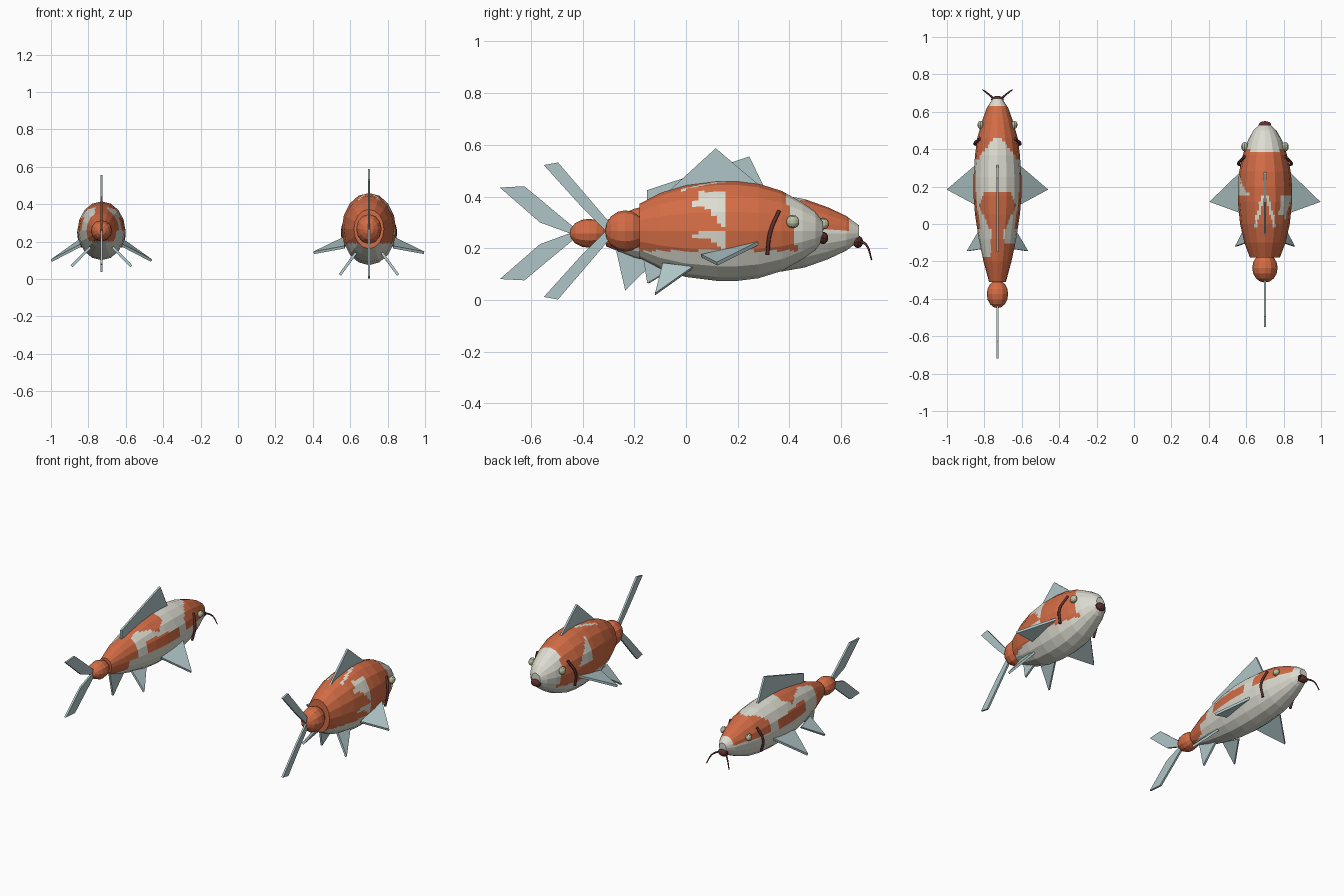
import bpy, bmesh, math
from mathutils import Vector

if "Cube" in bpy.data.objects:
    bpy.data.objects.remove(bpy.data.objects["Cube"])


def material(name, rgb):
    m = bpy.data.materials.new(name)
    m.use_nodes = True
    m.diffuse_color = (*rgb, 1)
    m.node_tree.nodes["Principled BSDF"].inputs["Base Color"].default_value = (*rgb, 1)
    return m


ORANGE = material("orange", (0.65, 0.15, 0.06))
WHITE = material("cream white", (0.72, 0.72, 0.64))
FIN = material("pale blue fin", (0.43, 0.56, 0.57))
BROWN = material("dark red brown", (0.11, 0.03, 0.028))
EYE = material("pale olive", (0.50, 0.53, 0.36))


def finish(name, bm, mats, smooth=False):
    bmesh.ops.recalc_face_normals(bm, faces=bm.faces)
    mesh = bpy.data.meshes.new(name)
    bm.to_mesh(mesh)
    bm.free()
    for m in mats:
        mesh.materials.append(m)
    mesh.shade_smooth() if smooth else mesh.shade_flat()
    ob = bpy.data.objects.new(name, mesh)
    bpy.context.collection.objects.link(ob)
    return ob


# Faceted body lofted along y, split finely so that the markings can be ragged
def body(name, x0, z0, rings, is_orange, sides=16):
    bm = bmesh.new()
    loops = []
    for y, w, h in rings:
        angles = [2 * math.pi * i / sides for i in range(sides)]
        loops.append([bm.verts.new((w * math.sin(a), y, z0 + h * math.cos(a))) for a in angles])
    for a, b in zip(loops, loops[1:]):
        for i in range(sides):
            j = (i + 1) % sides
            bm.faces.new((a[i], a[j], b[j], b[i]))
    bm.faces.new(loops[0])
    bm.faces.new(loops[-1])
    quads = [e for e in bm.edges if len(e.link_faces) == 2]
    bmesh.ops.subdivide_edges(bm, edges=quads, cuts=4, use_grid_fill=True)
    for f in bm.faces:
        f.material_index = 0 if is_orange(f.calc_center_median()) else 1
    finish(name, bm, [ORANGE, WHITE]).location.x = x0


def ball(name, loc, radii, mat, u=12, v=8):
    bm = bmesh.new()
    bmesh.ops.create_uvsphere(bm, u_segments=u, v_segments=v, radius=1)
    for p in bm.verts:
        # poles lie along y
        x, y, z = p.co
        p.co = (x * radii[0] + loc[0], z * radii[1] + loc[1], -y * radii[2] + loc[2])
    return finish(name, bm, [mat])


# Thin plate made from an outline
def fin(name, points, thick=0.012):
    pts = [Vector(p) for p in points]
    n = (pts[1] - pts[0]).cross(pts[2] - pts[0]).normalized() * thick / 2
    bm = bmesh.new()
    a = [bm.verts.new(p + n) for p in pts]
    b = [bm.verts.new(p - n) for p in pts]
    bm.faces.new(a)
    bm.faces.new(b[::-1])
    for i in range(len(a)):
        j = (i + 1) % len(a)
        bm.faces.new((a[i], b[i], b[j], a[j]))
    finish(name, bm, [FIN])


def tube(name, points, radius, taper=1):
    c = bpy.data.curves.new(name, "CURVE")
    c.dimensions = "3D"
    c.bevel_depth = radius
    c.bevel_resolution = 1
    c.resolution_u = 4
    c.use_fill_caps = True
    s = c.splines.new("BEZIER")
    s.bezier_points.add(len(points) - 1)
    for i, (bp, p) in enumerate(zip(s.bezier_points, points)):
        bp.co = p
        bp.handle_left_type = bp.handle_right_type = "AUTO"
        bp.radius = 1 + (taper - 1) * i / (len(points) - 1)
    c.materials.append(BROWN)
    ob = bpy.data.objects.new(name, c)
    bpy.context.collection.objects.link(ob)


def fish(label, x0, z0, rings, rule, stalk, dorsal, tail, anal, pectoral, pelvic, eye, gill, mouth):
    body(label + "_body", x0, z0, rings, rule)
    y, ry, rx, rz = stalk
    ball(label + "_tail_stalk", (x0, y, z0), (rx, ry, rz), ORANGE)
    fin(label + "_dorsal_fin", [(x0, *p) for p in dorsal])
    fin(label + "_anal_fin", [(x0, *p) for p in anal])
    for part, k in (("upper", 1), ("lower", -1)):
        fin(f"{label}_tail_{part}_lobe", [(x0, py, z0 + k * dz) for py, dz in tail])
    ball(label + "_mouth", (x0, mouth[0], mouth[1]), (0.034, 0.02, 0.024), BROWN)
    for side, k in (("left", 1), ("right", -1)):
        place = lambda pts: [(x0 + k * px, py, pz) for px, py, pz in pts]
        fin(f"{label}_{side}_pectoral_fin", place(pectoral), 0.014)
        fin(f"{label}_{side}_pelvic_fin", place(pelvic), 0.014)
        r = eye[3]
        ball(f"{label}_{side}_eye", place([eye[:3]])[0], (r * 0.8, r, r), EYE, 10, 8)
        tube(f"{label}_{side}_gill", place(gill), 0.008)


# Markings of the round fish: cream belly and face, ragged patches on the flanks
def round_marks(c):
    x, y, z = c
    if z < 0.19 or y > 0.43 - 0.2 * max(0, z - 0.19) + 0.15 * max(0, 0.04 - abs(x)):
        return False
    if x > 0.04 and y < 0.155 and z < 0.42:
        start = 0.27 if z > 0.27 else 0.19
        size = 0.15 if z > 0.27 else 0.08
        t = (z - start) / size
        return y < 0.155 - 0.13 * (t if t < 0.6 else 1 - 0.5 * (t - 0.6))
    if x < -0.04 and 0.28 < z < 0.42:
        return not 0.15 < y < 0.15 + 0.9 * (0.4 - z) + 0.03
    streak = abs(abs(x) - (0.012 + 0.25 * (0.15 - y)))
    return not (-0.03 < y < 0.15 and streak < 0.009)


# Markings of the long fish: capped head and saddle patches over a cream body
def long_marks(c):
    x, y, z = c
    if y > 0.63:
        return False
    if y > 0.34:
        return z > 0.27 and y > 0.46 - 1.3 * max(0, abs(x) - 0.02)
    if y < -0.17:
        return z > 0.2
    if z < 0.26:
        return False
    if y < -0.04:
        return abs(x) < 0.035 or (y < -0.1 and x > 0)
    if y < 0.17:
        return abs(x) < 0.1 - 0.45 * abs(y - 0.1) or z < 0.33
    return z < 0.32 and abs(x) > 0.08 and y < 0.27


fish("round_fish", 0.70, 0.267,
     [(-.18, .08, .105), (-.1, .11, .147), (0, .133, .178), (.12, .145, .193), (.2, .145, .193),
      (.28, .138, .183), (.37, .118, .155), (.45, .09, .11), (.5, .062, .075), (.53, .03, .035)],
     round_marks, (-.235, .078, .068, .08),
     dorsal=[(-.09, .40), (.115, .587), (.3, .43)],
     tail=[(-.55, .255), (-.495, .265), (-.285, .02), (-.31, 0), (-.41, .1)],
     anal=[(-.04, .13), (-.17, .19), (-.15, .065)],
     pectoral=[(.13, .28, .22), (.295, .12, .14), (.13, .06, .17)],
     pelvic=[(.08, .025, .125), (.155, -.12, .022), (.07, -.09, .14)],
     eye=(.108, .413, .303, .025),
     gill=[(.128, .315, .175), (.142, .325, .26), (.108, .36, .345)],
     mouth=(.53, .24))

fish("long_fish", -0.73, 0.258,
     [(-.31, .045, .05), (-.2, .075, .095), (-.08, .1, .125), (.05, .12, .148), (.15, .128, .157),
      (.25, .128, .157), (.37, .12, .148), (.46, .108, .132), (.55, .083, .1), (.62, .058, .067),
      (.67, .025, .03)],
     long_marks, (-.375, .075, .057, .056),
     dorsal=[(-.15, .37), (-.15, .425), (.245, .555), (.32, .40)],
     tail=[(-.72, .177), (-.625, .182), (-.43, .02), (-.45, 0), (-.565, .042)],
     anal=[(-.12, .15), (-.27, .19), (-.235, .037)],
     pectoral=[(.11, .32, .21), (.268, .185, .098), (.11, .1, .18)],
     pelvic=[(.08, -.01, .15), (.16, -.145, .068), (.06, -.13, .17)],
     eye=(.09, .53, .295, .022),
     gill=[(.105, .425, .17), (.122, .43, .25), (.095, .455, .33)],
     mouth=(.665, .225))

# Whiskers of the long fish
for side, k in (("left", 1), ("right", -1)):
    x = -0.73
    tube(f"long_fish_{side}_whisker",
         [(x + k * .02, .67, .23), (x + k * .055, .70, .21), (x + k * .08, .718, .155)], 0.006, 0.5)
